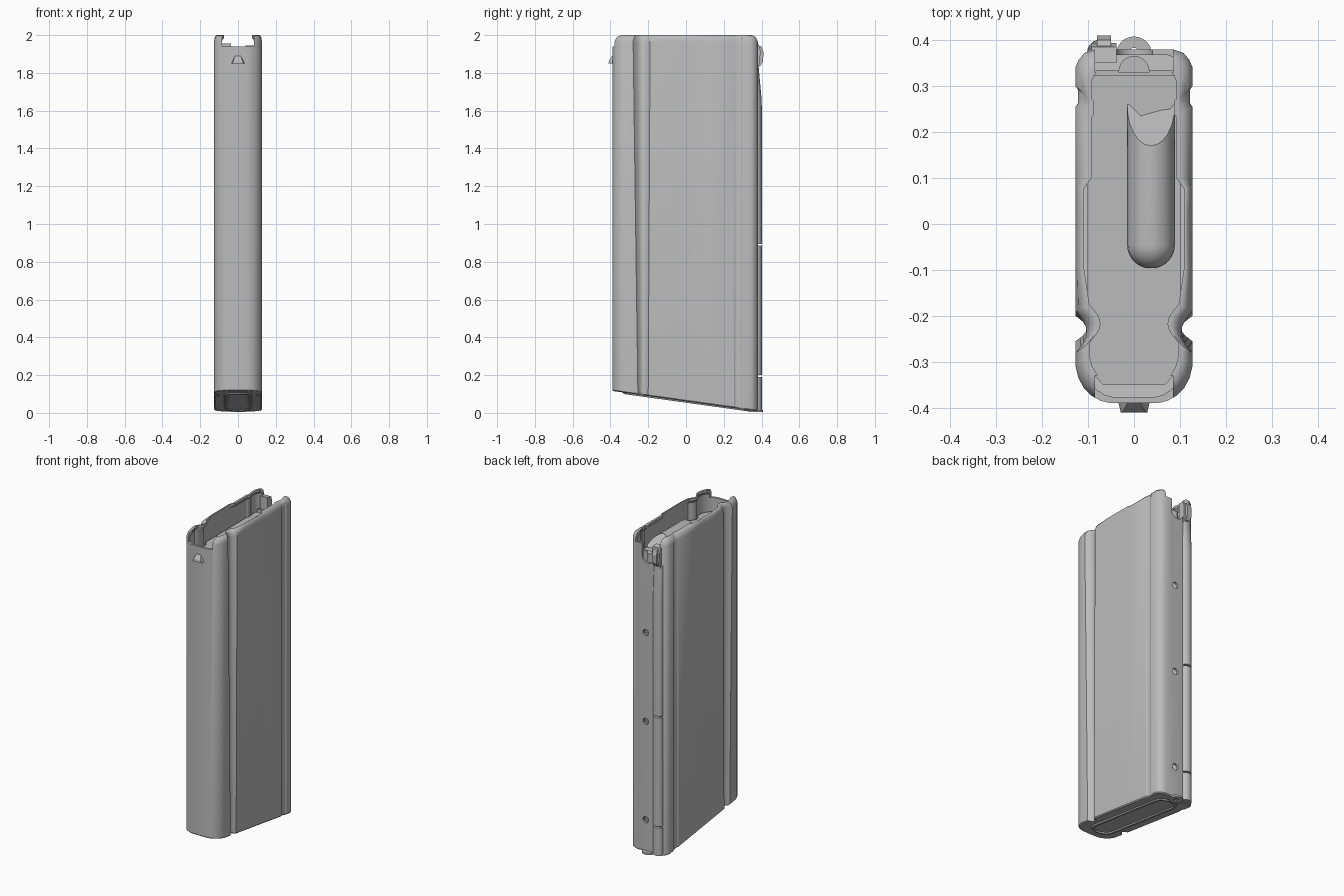
import bpy, bmesh, math
from mathutils import Vector

cube = bpy.data.objects.get("Cube")
if cube:
    bpy.data.objects.remove(cube, do_unlink=True)

steel = bpy.data.materials.new("grey_steel")
steel.use_nodes = True
GREY = (0.5, 0.5, 0.5, 1)
steel.diffuse_color = GREY
steel.node_tree.nodes["Principled BSDF"].inputs["Base Color"].default_value = GREY


def loft(name, rings, closed=False):
    """Skin a list of equal-length rings, capped at both ends unless closed."""
    bm = bmesh.new()
    rows = [[bm.verts.new(p) for p in ring] for ring in rings]
    n = len(rows[0])
    pairs = list(zip(rows, rows[1:])) + ([(rows[-1], rows[0])] if closed else [])
    for a, b in pairs:
        for i in range(n):
            j = (i + 1) % n
            bm.faces.new((a[i], a[j], b[j], b[i]))
    if not closed:
        bm.faces.new(rows[0][::-1])
        bm.faces.new(rows[-1])
    bmesh.ops.recalc_face_normals(bm, faces=bm.faces)
    mesh = bpy.data.meshes.new(name)
    bm.to_mesh(mesh)
    bm.free()
    mesh.materials.append(steel)
    obj = bpy.data.objects.new(name, mesh)
    bpy.context.collection.objects.link(obj)
    return obj


def extrude_x(name, profile, x0, x1):
    return loft(name, [[(x, y, z) for y, z in profile] for x in (x0, x1)])


def box(name, x0, x1, y0, y1, z0, z1):
    return extrude_x(name, [(y0, z0), (y1, z0), (y1, z1), (y0, z1)], x0, x1)


def activate(obj):
    bpy.ops.object.select_all(action='DESELECT')
    obj.select_set(True)
    bpy.context.view_layer.objects.active = obj


def cut(obj, cutter):
    cutter.hide_render = True
    mod = obj.modifiers.new("cut", 'BOOLEAN')
    mod.operation, mod.solver, mod.object = 'DIFFERENCE', 'EXACT', cutter
    activate(obj)
    bpy.ops.object.modifier_apply(modifier=mod.name)
    bpy.data.objects.remove(cutter, do_unlink=True)


def smooth(obj, degrees=32):
    activate(obj)
    bpy.ops.object.shade_smooth_by_angle(angle=math.radians(degrees))


def base_z(y):
    """Height of the sloping underside."""
    return 0.061 - 0.139 * y


def outline(t):
    """Plan outline; t runs from 0 at the base to 1 at the mouth."""
    g0, g1 = -0.255 - 0.025 * t, -0.2 + 0.01 * t
    half = [(0.05, -0.39), (0.072, -0.385), (0.092, -0.374), (0.109, -0.357),
            (0.121, -0.335), (0.127, -0.31)]
    # front groove: a round channel
    for k in range(9):
        s = k / 8
        half.append((0.127 - 0.024 * math.sin(math.pi * s), g0 + (g1 - g0) * s))
    # flat flank, shallow rear groove and bevelled rear corner
    half += [(0.127, y) for y in (-0.1, 0.03, 0.08, 0.11)]
    half += [(0.127, 0.255), (0.122, 0.263), (0.122, 0.292), (0.127, 0.3),
             (0.127, 0.342), (0.12, 0.358), (0.108, 0.372), (0.085, 0.38)]
    return half + [(-x, y) for x, y in reversed(half)]


def inset(p, d):
    x, y = p
    return (x - math.copysign(d * min(1, abs(x) / 0.1), x), y * (1 - d / 0.39))


def lip(y):
    """Width of the feed lip, turned in more strongly at the rear."""
    if y > 0.1:
        return 0.035
    return 0.018 if y > -0.12 else 0.03


# Hollow shell with rolled lips
low, high = outline(0), outline(1)
WALL = 0.013
rings = [[(x, y, base_z(y) + 0.015) for x, y in low]]
for z, f in ((1.965, 0), (1.986, 0.2), (1.997, 0.5), (2.0, 0.75), (2.0, 1), (1.985, 1)):
    rings.append([(*inset(p, lip(p[1]) * f), z) for p in high])
rings.append([(*inset(p, WALL), 1.965) for p in high])
rings.append([(*inset(p, WALL), base_z(p[1]) + 0.04) for p in low])
body = loft("magazine_body", rings)

# Mouth notches at the front and back, and a deep round-bottomed rear slot
cut(body, box("front_notch", -0.085, 0.085, -0.5, -0.33, 1.94, 2.1))
cut(body, box("rear_notch", -0.085, 0.085, 0.33, 0.5, 1.945, 2.1))
arc = [(0.04 * math.cos(a), 1.87 + 0.04 * math.sin(a))
       for a in (math.pi * (1 + k / 10) for k in range(11))]
slot = arc + [(0.04, 2.1), (-0.04, 2.1)]
cut(body, loft("rear_slot", [[(x, y, z) for x, z in slot] for y in (0.34, 0.5)]))


def circle(cx, cz, r, n=16):
    return [(cx + r * math.cos(math.tau * k / n), cz + r * math.sin(math.tau * k / n))
            for k in range(n)]


# Witness holes
for z in (1.39, 0.83, 0.21):
    cut(body, loft("hole", [[(x, y, h) for x, h in circle(0.015, z, 0.02)]
                            for y in (0.34, 0.45)]))
smooth(body)

# Floor plate with raised oval panel
plate = loft("floor_plate", [[(*inset(p, d), base_z(p[1]) + h) for p in low]
                             for d, h in ((0.006, 0.0), (0.0, 0.006), (0.0, 0.017))])
smooth(plate)


def oval(rx, half_len, n=20):
    pts = []
    for k in range(n):
        a = math.tau * (k + 0.5) / n
        pts.append((rx * math.cos(a), rx * math.sin(a) + math.copysign(half_len, math.sin(a))))
    return pts


loft("floor_panel", [[(x, y, base_z(y) + h) for x, y in oval(r, 0.26)]
                     for r, h in ((0.075, 0.002), (0.07, -0.007), (0.058, -0.007), (0.054, 0.002))],
     closed=True)

# Holed tab at the rear of the floor plate
loft("floor_tab", [[(x, y + 0.367, z) for x, y in circle(0, 0, r, 24)]
                   for r, z in ((0.039, 0.004), (0.039, 0.016), (0.014, 0.016), (0.014, 0.004))],
     closed=True)
for obj in [bpy.data.objects["floor_tab"]]:
    for v in obj.data.vertices:
        v.co.y += 0.002

# Follower platform with rear step and rounded tongue
follower = loft("follower", [[(x, max(-0.35, min(y, 0.33)), z) for x, y in
                              (inset(p, 0.026) for p in high)] for z in (1.78, 1.86)])
box("follower_step", -0.092, 0.09, 0.322, 0.335, 1.84, 1.88)
loft("follower_tongue", [[(x, 0.33 + y, z) for x, y in
                          [(0.034 * math.cos(a), 0.036 * math.sin(a))
                           for a in (math.pi * k / 12 for k in range(13))]]
                         for z in (1.82, 1.885)])

# Round-nosed guide ridge with a sloping rear face
CX, CZ, R = 0.037, 1.876, 0.052
section = circle(0, 0, R, 24)
ridge = []
for k in range(1, 9):
    a = math.pi / 2 * k / 8
    ridge.append([(CX + x * math.sin(a), -0.045 - R * math.cos(a), CZ + z * math.sin(a))
                  for x, z in section])
ridge.append([(CX + x, 0.26 - 0.09 * max(z, 0) / R, CZ + z) for x, z in section])
smooth(loft("follower_ridge", ridge), 40)

# Front catch
loft("front_catch", [[(-w, -0.38, z), (w, -0.38, z), (w * 0.8, y, z), (-w * 0.8, y, z)]
                     for z, w, y in ((1.85, 0.036, -0.41), (1.865, 0.03, -0.408),
                                     (1.89, 0.018, -0.39))])

# Rear catch
catch = [(0.35, 1.81), (0.382, 1.82), (0.392, 1.86), (0.394, 1.92), (0.385, 1.95), (0.35, 1.955)]
extrude_x("rear_catch", catch, -0.092, -0.038)
nose = [(0.36, 1.83), (0.392, 1.835), (0.408, 1.86), (0.41, 1.91), (0.4, 1.94), (0.36, 1.95)]
extrude_x("rear_catch_nose", nose, -0.08, -0.05)

# Rear spine: rounded bead in three lengths, tapering out below the catch
def bead(z, depth, width=0.032):
    return [(-0.07 + width * math.cos(a), 0.374 + depth * math.sin(a), z)
            for a in (math.pi * k / 10 for k in range(11))]


for name, stops in (("lower", ((0.014, 0.028), (0.19, 0.028))),
                    ("middle", ((0.2, 0.028), (0.885, 0.028))),
                    ("upper", ((0.895, 0.028), (1.65, 0.027), (1.84, 0.01)))):
    smooth(loft("spine_" + name, [bead(z, d) for z, d in stops]))
